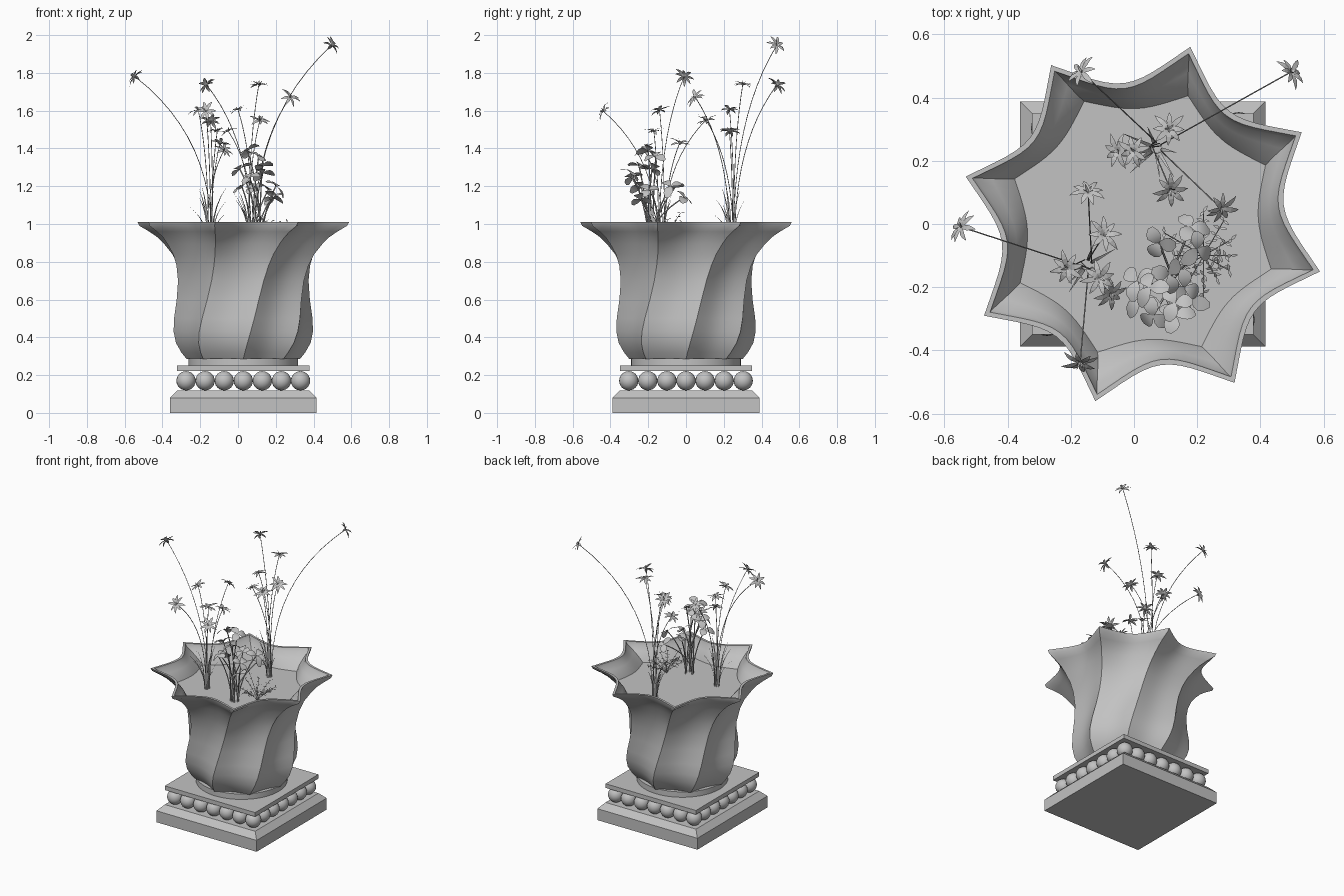
import bpy, bmesh, math, random
from mathutils import Vector

random.seed(4)
default_cube = bpy.data.objects.get("Cube")
if default_cube:
    bpy.data.objects.remove(default_cube, do_unlink=True)

CENTER = Vector((0.028, 0, 0))
SOIL_Z = 0.895
UP = Vector((0, 0, 1))

stone = bpy.data.materials.new("plain_grey")
stone.use_nodes = True
GREY = (0.54, 0.54, 0.54, 1)
stone.diffuse_color = GREY
stone.node_tree.nodes["Principled BSDF"].inputs["Base Color"].default_value = GREY


def add_object(name, data):
    obj = bpy.data.objects.new(name, data)
    bpy.context.collection.objects.link(obj)
    data.materials.append(stone)
    return obj


def finish(name, bm, smooth_angle=None, fix_normals=True):
    if fix_normals:
        bmesh.ops.recalc_face_normals(bm, faces=bm.faces)
    mesh = bpy.data.meshes.new(name)
    bm.to_mesh(mesh)
    bm.free()
    obj = add_object(name, mesh)
    if smooth_angle:
        bpy.ops.object.select_all(action="DESELECT")
        obj.select_set(True)
        bpy.context.view_layer.objects.active = obj
        bpy.ops.object.shade_smooth_by_angle(angle=math.radians(smooth_angle))


def loft(bm, rings, cap_end=True):
    """Skin a list of closed rings of points, closed at the start."""
    loops = [[bm.verts.new(p) for p in ring] for ring in rings]
    n = len(loops[0])
    for a, b in zip(loops, loops[1:]):
        for i in range(n):
            j = (i + 1) % n
            bm.faces.new((a[i], a[j], b[j], b[i]))
    bm.faces.new(loops[0][::-1])
    if cap_end:
        bm.faces.new(loops[-1])


def square(half, z):
    return [CENTER + Vector((sx * half, sy * half, z))
            for sx, sy in ((-1, -1), (1, -1), (1, 1), (-1, 1))]


def circle(radius, z, n=64):
    return [CENTER + Vector((radius * math.cos(a), radius * math.sin(a), z))
            for a in (math.tau * i / n for i in range(n))]


# Square pedestal
for name, profile in (
    ("pedestal_base", ((0.388, 0), (0.388, 0.08), (0.35, 0.119))),
    ("pedestal_slab", ((0.35, 0.221), (0.35, 0.25))),
):
    bm = bmesh.new()
    loft(bm, [square(half, z) for half, z in profile])
    finish(name, bm)

# Row of beads along each side of the pedestal
bm = bmesh.new()
for i in range(7):
    for j in range(7):
        if i in (0, 6) or j in (0, 6):
            made = bmesh.ops.create_uvsphere(bm, u_segments=20, v_segments=12, radius=0.051)
            spot = CENTER + Vector(((i - 3) * 0.101, (j - 3) * 0.101, 0.17))
            bmesh.ops.translate(bm, verts=made["verts"], vec=spot)
finish("pedestal_beads", bm, 60)

# Round foot under the vase
bm = bmesh.new()
loft(bm, [circle(0.29, 0.25), circle(0.29, 0.288)])
finish("vase_foot", bm, 40)

# Twisted eight-pointed vase: height, ridge radius, valley ratio, wall thickness
PROFILE = ((0.285, 0.3, 0.87, 0), (0.32, 0.328, 0.87, 0), (0.37, 0.357, 0.87, 0),
           (0.43, 0.371, 0.87, 0), (0.5, 0.371, 0.87, 0), (0.6, 0.362, 0.87, 0),
           (0.7, 0.362, 0.88, 0), (0.78, 0.378, 0.885, 0), (0.84, 0.404, 0.875, 0),
           (SOIL_Z, 0.445, 0.85, 0.015), (0.93, 0.478, 0.83, 0.018),
           (0.96, 0.52, 0.805, 0.02), (0.99, 0.57, 0.775, 0.022), (1.01, 0.58, 0.775, 0.022))
POINTS, STEPS = 8, 12


def star(z, ridge, ratio):
    ring = []
    for i in range(POINTS * STEPS):
        t = abs(2 * (i % STEPS) / STEPS - 1)
        r = ridge * (ratio + (1 - ratio) * t ** 2)
        a = math.radians(30 + 42 * (min(z, 1) - 1)) + math.tau * i / (POINTS * STEPS)
        ring.append(CENTER + Vector((r * math.cos(a), r * math.sin(a), z)))
    return ring


outer = [star(*p[:3]) for p in PROFILE]
inner = [star(z, ridge - wall, ratio) for z, ridge, ratio, wall in PROFILE[::-1] if wall]
bm = bmesh.new()
loft(bm, outer + inner, cap_end=False)
finish("vase", bm, 35)

bm = bmesh.new()
bm.faces.new([bm.verts.new(p) for p in inner[-1]])
finish("soil", bm, fix_normals=False)


# Plant helpers
def strip(bm, points, widths, side):
    """A flat leaf or petal that follows the points."""
    rows = [(bm.verts.new(p - side * w / 2), bm.verts.new(p + side * w / 2))
            for p, w in zip(points, widths)]
    for a, b in zip(rows, rows[1:]):
        bm.faces.new((a[0], a[1], b[1], b[0]))


def arc(base, tip, count=12, bend=2.1):
    """Rises from the base and bows out towards the tip."""
    d = tip - base
    path = []
    for i in range(count + 1):
        t = i / count
        path.append(base + Vector((d.x * t ** bend, d.y * t ** bend,
                                   d.z * (1.25 * t - 0.25 * t * t))))
    return path


def stems(name, paths, thickness):
    curve = bpy.data.curves.new(name, "CURVE")
    curve.dimensions = "3D"
    curve.bevel_depth = thickness
    curve.bevel_resolution = 1
    for path in paths:
        spline = curve.splines.new("POLY")
        spline.points.add(len(path) - 1)
        for point, p in zip(spline.points, path):
            point.co = (*p, 1)
    add_object(name, curve)


def radial(bm, center, axis, count, length, width, shape, rise, droop, turn):
    """Petals or leaflets set around an axis, rising and then drooping."""
    u = axis.orthogonal().normalized()
    v = axis.cross(u)
    n = len(shape) - 1
    for k in range(count):
        a = turn + math.tau * k / count
        out = u * math.cos(a) + v * math.sin(a)
        size = length * random.uniform(0.85, 1.1)
        up = rise * random.uniform(0.4, 1.6)
        path = [center + out * size * t + axis * size * (up * t - droop * t * t)
                for t in (i / n for i in range(n + 1))]
        strip(bm, path, [width * s for s in shape], axis.cross(out))


def spread(amount):
    a = random.uniform(0, math.tau)
    return Vector((math.cos(a), math.sin(a), 0)) * amount


def flowering_plant(prefix, base, tips):
    paths = [arc(base + spread(0.018), Vector(tip)) for tip in tips]
    stems(prefix + "_stems", paths, 0.002)
    bm = bmesh.new()
    for path in paths:
        axis = (path[-1] - path[-2]).normalized()
        radial(bm, path[-1], axis, 8, 0.057, 0.018, (0.3, 0.8, 1, 0.7, 0.05),
               0.55, 0.55, random.random())
        radial(bm, path[-1], axis, 5, 0.016, 0.008, (1, 0.8, 0.2), 1, 0, 0)
    finish(prefix + "_petals", bm, fix_normals=False)
    # Grass blades at the root
    bm = bmesh.new()
    for k in range(9):
        out = spread(1)
        tip = base + out * random.uniform(0.06, 0.12) + UP * random.uniform(0.14, 0.32)
        strip(bm, arc(base + out * 0.015, tip, 5), (0.006, 0.011, 0.011, 0.009, 0.005, 0.001),
              out.cross(UP))
    finish(prefix + "_blades", bm, fix_normals=False)


flowering_plant("back_flower", Vector((0.07, 0.24, SOIL_Z)), (
    (-0.165, 0.48, 1.735), (0.495, 0.48, 1.945), (0.11, 0.3, 1.735), (0, 0.23, 1.605),
    (-0.05, 0.23, 1.49), (0.115, 0.11, 1.545), (0.275, 0.05, 1.67)))
flowering_plant("front_flower", Vector((-0.15, -0.13, SOIL_Z)), (
    (-0.145, 0.1, 1.545), (-0.545, -0.01, 1.78), (-0.095, -0.035, 1.425),
    (-0.21, -0.14, 1.6), (-0.11, -0.17, 1.49), (-0.075, -0.22, 1.39),
    (-0.17, -0.435, 1.595)))

# Broad-leaved plant with tilted, drooping leaflets
root = Vector((0.1, -0.18, SOIL_Z))
tops = ((0.05, -0.2, 1.39), (0.01, -0.18, 1.29), (0.02, -0.24, 1.2), (0.06, -0.29, 1.25),
        (0.13, -0.25, 1.31), (0.13, -0.29, 1.27), (0.16, -0.2, 1.18), (0.08, -0.06, 1.19),
        (0.18, -0.01, 1.14), (0.2, -0.08, 1.2), (0.11, -0.16, 1.36), (0.18, -0.24, 1.13))
paths = [arc(root + spread(0.025), Vector(t), 8, 1.6) for t in tops]
stems("leafy_stems", paths, 0.0035)
bm = bmesh.new()
for path in paths:
    axis = (UP + spread(0.6)).normalized()
    radial(bm, path[-1], axis, 3, 0.064, 0.05, (0.1, 0.7, 1, 0.9, 0.35), 0.5, 0.7,
           random.uniform(0, 6))
finish("broad_leaves", bm, 60, fix_normals=False)

# Low twiggy plant
root = Vector((0.22, -0.1, SOIL_Z))
paths = []
bm = bmesh.new()
for k in range(12):
    a = math.tau * k / 12
    out = Vector((math.cos(a), math.sin(a), 0))
    tip = root + out * random.uniform(0.07, 0.15) + UP * random.uniform(0.07, 0.17)
    path = arc(root, tip, 6, 1.3)
    paths.append(path)
    for p in path[3:]:
        radial(bm, p, (UP + out * 0.4).normalized(), 2, 0.022, 0.01,
               (0.2, 1, 0.7, 0.1), 0.4, 0.2, random.uniform(0, 6))
stems("twiggy_stems", paths, 0.0015)
finish("twiggy_leaves", bm, fix_normals=False)
